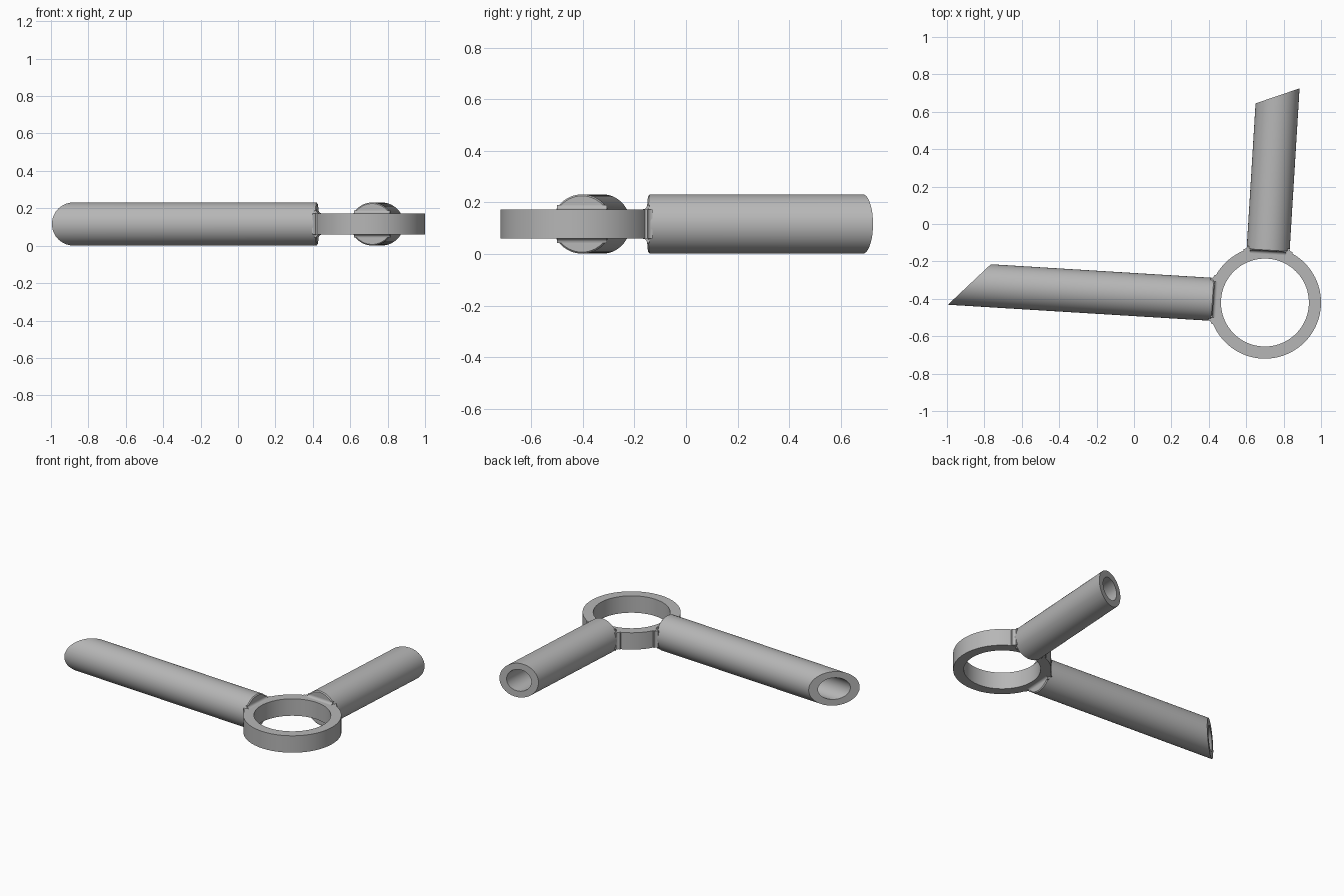
import bpy, bmesh, math
from mathutils import Matrix

cube = bpy.data.objects.get("Cube")
if cube:
    bpy.data.objects.remove(cube, do_unlink=True)

CENTRE = (0.7, -0.42, 0.0)
MID_Z = 0.116
RING_OUT, RING_IN, RING_HALF = 0.3, 0.235, 0.057
TUBE_R, BORE_R, TUBE_START = 0.115, 0.073, 0.275

grey = bpy.data.materials.new("plain grey")
grey.use_nodes = True
colour = (0.47, 0.47, 0.47, 1)
grey.diffuse_color = colour
grey.node_tree.nodes["Principled BSDF"].inputs["Base Color"].default_value = colour


def finish(name, bm, angle=0.0):
    """Turn a bmesh into an object placed around the ring axis."""
    bmesh.ops.recalc_face_normals(bm, faces=bm.faces)
    mesh = bpy.data.meshes.new(name)
    bm.to_mesh(mesh)
    bm.free()
    mesh.materials.append(grey)
    obj = bpy.data.objects.new(name, mesh)
    bpy.context.collection.objects.link(obj)
    obj.matrix_world = Matrix.Translation((CENTRE[0], CENTRE[1], MID_Z)) @ Matrix.Rotation(angle, 4, "Z")
    bpy.ops.object.select_all(action="DESELECT")
    obj.select_set(True)
    bpy.context.view_layer.objects.active = obj
    bpy.ops.object.shade_smooth_by_angle(angle=math.radians(30))
    return obj


def bridge(bm, a, b):
    for i in range(len(a)):
        j = (i + 1) % len(a)
        bm.faces.new((a[i], a[j], b[j], b[i]))


def loop(bm, point, count):
    return [bm.verts.new(point(2 * math.pi * i / count)) for i in range(count)]


def make_ring():
    bm = bmesh.new()
    section = [(RING_OUT, -RING_HALF), (RING_OUT, RING_HALF), (RING_IN, RING_HALF), (RING_IN, -RING_HALF)]
    loops = [loop(bm, lambda t: (r * math.cos(t), r * math.sin(t), z), 96) for r, z in section]
    for i in range(4):
        bridge(bm, loops[i], loops[(i + 1) % 4])
    finish("ring", bm)


def make_tube(name, angle, length, slope):
    """Radial tube with a slanted open end and a blind bore."""
    bm = bmesh.new()

    def circle(r, u, tilt=0.0):
        return loop(bm, lambda t: (u + tilt * r * math.cos(t), r * math.cos(t), r * math.sin(t)), 64)

    loops = [circle(TUBE_R - 0.006, TUBE_START), circle(TUBE_R, TUBE_START + 0.006),
             circle(TUBE_R, length, slope), circle(BORE_R, length, slope),
             circle(BORE_R, TUBE_START + 0.07)]
    for a, b in zip(loops, loops[1:]):
        bridge(bm, a, b)
    bm.faces.new(loops[0])
    bm.faces.new(loops[-1])
    finish(name, bm, angle)


def make_fillet(name, angle, place, size, half):
    """Concave corner strip; place maps (p, q, along) to local coordinates."""
    bm = bmesh.new()
    profile = [(-0.01, -0.01), (size, -0.01)]
    for i in range(7):
        t = math.pi / 2 * i / 6
        profile.append((size * (1 - math.sin(t)), size * (1 - math.cos(t))))
    profile.append((-0.01, size))
    ends = [[bm.verts.new(place(p, q, s)) for p, q in profile] for s in (-half, half)]
    bridge(bm, *ends)
    for end in ends:
        bm.faces.new(end)
    finish(name, bm, angle)


make_ring()
for side, degrees, length, slope in (("back", 86.5, 1.107, -0.41), ("right", 176.5, 1.583, 0.94)):
    angle = math.radians(degrees)
    make_tube(side + "_tube", angle, length, slope)
    # Blends between the tube end and the flat ring faces
    for label, s in (("upper", 1), ("lower", -1)):
        make_fillet(f"{side}_{label}_blend", angle,
                    lambda p, q, a: (TUBE_START - p, a, s * (RING_HALF + q)), 0.016, 0.097)
    # Blends between the tube sides and the ring wall
    for label, s in (("left", 1), ("right", -1)):
        make_fillet(f"{side}_{label}_web", angle,
                    lambda p, q, a: (0.279 + q, s * (TUBE_R - 0.002 + p), a), 0.018, RING_HALF - 0.001)
